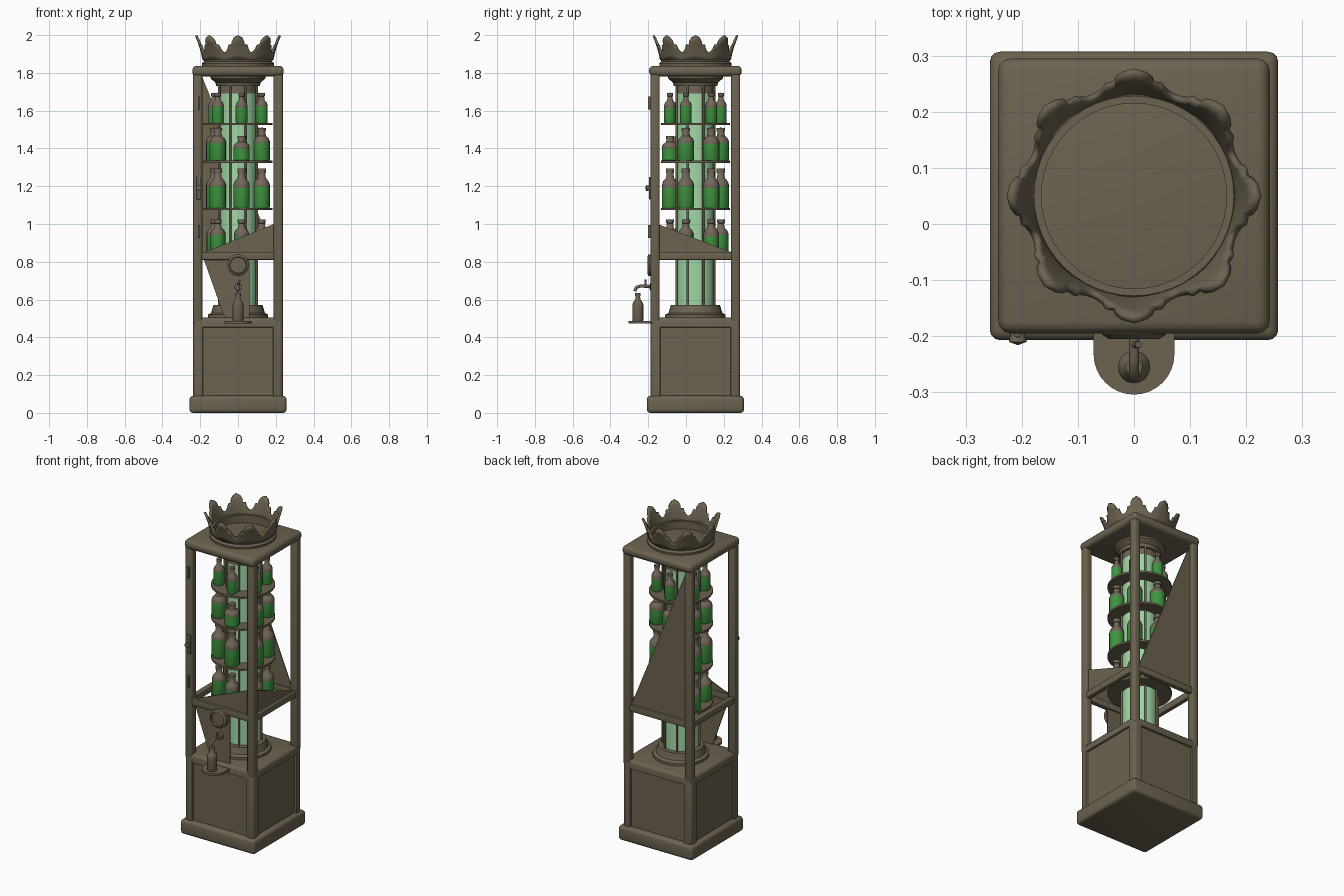
import bpy, bmesh, math
from mathutils import Matrix, Vector

if "Cube" in bpy.data.objects:
    bpy.data.objects.remove(bpy.data.objects["Cube"])

CY = 0.05      # cabinet centre in y
HALF = 0.237   # cabinet half width


def material(name, rgb):
    m = bpy.data.materials.new(name)
    m.use_nodes = True
    m.diffuse_color = (*rgb, 1)
    m.node_tree.nodes["Principled BSDF"].inputs["Base Color"].default_value = (*rgb, 1)
    return m


BROWN = material("olive brown", (0.15, 0.125, 0.08))
GLASS = material("bottle glass", (0.17, 0.135, 0.1))
GREEN = material("green liquid", (0.05, 0.3, 0.05))
PALE = material("pale green liquid", (0.36, 0.68, 0.38))


def finish(name, bm, mats=(BROWN,), smooth=True):
    bmesh.ops.recalc_face_normals(bm, faces=bm.faces)
    me = bpy.data.meshes.new(name)
    bm.to_mesh(me)
    bm.free()
    ob = bpy.data.objects.new(name, me)
    bpy.context.collection.objects.link(ob)
    for m in mats:
        me.materials.append(m)
    if smooth:
        bpy.ops.object.select_all(action='DESELECT')
        ob.select_set(True)
        bpy.context.view_layer.objects.active = ob
        bpy.ops.object.shade_smooth_by_angle(angle=math.radians(35))
    return ob


def box_bm(lo, hi, bevel=0.0, segments=3):
    bm = bmesh.new()
    lo, hi = Vector(lo), Vector(hi)
    bmesh.ops.create_cube(bm, size=1, matrix=Matrix.Translation((lo + hi) / 2) @ Matrix.Diagonal((*(hi - lo), 1)))
    if bevel:
        bmesh.ops.bevel(bm, geom=bm.edges[:], offset=bevel, segments=segments, profile=0.5, affect='EDGES')
    return bm


def box(name, lo, hi, bevel=0.0):
    return finish(name, box_bm(lo, hi, bevel))


def lathe(name, profile, at, mats=(BROWN,), rule=None, steps=32, axis='Z'):
    """Revolve (radius, height) points about an axis; rule(z) picks the colour."""
    bm = bmesh.new()
    vs = [bm.verts.new((r, 0, z)) for r, z in profile]
    es = [bm.edges.new(p) for p in zip(vs, vs[1:])]
    bmesh.ops.spin(bm, geom=vs + es, cent=(0, 0, 0), axis=(0, 0, 1), angle=math.tau, steps=steps)
    bmesh.ops.remove_doubles(bm, verts=bm.verts, dist=0.0001)
    if rule:
        for f in bm.faces:
            f.material_index = rule(f.calc_center_median().z)
    turn = Matrix.Rotation(math.pi / 2, 4, 'X') if axis == 'Y' else Matrix()
    bm.transform(Matrix.Translation(at) @ turn)
    return finish(name, bm, mats)


def sheet(name, points, thickness):
    """Flat pane extruded along its thickness vector."""
    bm = bmesh.new()
    f = bm.faces.new([bm.verts.new(p) for p in points])
    ext = bmesh.ops.extrude_face_region(bm, geom=[f])
    moved = [v for v in ext["geom"] if isinstance(v, bmesh.types.BMVert)]
    bmesh.ops.translate(bm, verts=moved, vec=thickness)
    if f.is_valid and len(bm.faces) == len(points) + 1:
        bm.faces.new(list(f.verts))
    return finish(name, bm, smooth=False)


def tube(name, points, radius):
    cu = bpy.data.curves.new(name, 'CURVE')
    cu.dimensions = '3D'
    cu.bevel_depth, cu.bevel_resolution, cu.use_fill_caps = radius, 3, True
    sp = cu.splines.new('POLY')
    sp.points.add(len(points) - 1)
    for p, co in zip(sp.points, points):
        p.co = (*co, 1)
    ob = bpy.data.objects.new(name, cu)
    bpy.context.collection.objects.link(ob)
    cu.materials.append(BROWN)


# Plinth and panelled lower cabinet
box("plinth", (-0.257, CY - 0.257, 0), (0.257, CY + 0.257, 0.09), 0.018)
bm = box_bm((-HALF, CY - HALF, 0.04), (HALF, CY + HALF, 0.505), 0.018)
sides = [f for f in bm.faces if f.calc_area() > 0.1 and abs(f.normal.z) < 0.1]
bmesh.ops.inset_individual(bm, faces=sides, thickness=0.045, depth=0)
bmesh.ops.inset_individual(bm, faces=sides, thickness=0.004, depth=-0.01)
finish("lower_cabinet", bm)

# Corner posts, middle rails and roof
for sx in (-1, 1):
    for sy in (-1, 1):
        x, y = sx * (HALF - 0.024), CY + sy * (HALF - 0.024)
        box("corner_post", (x - 0.024, y - 0.024, 0.47), (x + 0.024, y + 0.024, 1.81), 0.012)
for s in (-1, 1):
    e = s * (HALF - 0.02)
    box("side_rail", (e - 0.015, CY - 0.2, 0.81), (e + 0.015, CY + 0.2, 0.85), 0.004)
    box("cross_rail", (-0.2, CY + e - 0.015, 0.81), (0.2, CY + e + 0.015, 0.85), 0.004)
box("roof", (-0.242, CY - 0.245, 1.782), (0.242, CY + 0.245, 1.837), 0.022)

# Broken panes: front, left side, back and the tap panel
F, B = CY - HALF + 0.02, CY + HALF - 0.02
sheet("front_pane", [(-0.18, F, 0.85), (0.19, F, 0.85), (0.19, F, 1.0)], (0, 0.006, 0))
sheet("side_pane", [(0.217, -0.15, 0.85), (0.217, 0.24, 0.85), (0.217, -0.15, 1.0)], (-0.006, 0, 0))
sheet("back_pane", [(-0.19, B, 0.85), (0.19, B, 0.85), (-0.19, B, 1.78)], (0, -0.006, 0))
sheet("tap_panel", [(-0.18, F, 0.81), (-0.07, F, 0.5), (0.06, F, 0.5), (0.06, F, 0.81)], (0, 0.006, 0))

# Central column with feet, collar and rods
lathe("liquid_column", [(0, 0.55), (0.1, 0.55), (0.1, 1.69), (0.1, 1.76), (0, 1.76)], (0, CY, 0),
      (PALE, GLASS), lambda z: int(z > 1.7))
lathe("column_foot", [(0, 0.5), (0.16, 0.5), (0.16, 0.52), (0.142, 0.53), (0.13, 0.57), (0, 0.57)], (0, CY, 0))
lathe("column_collar", [(0, 1.73), (0.115, 1.73), (0.12, 1.75), (0.145, 1.77), (0.145, 1.79), (0, 1.79)], (0, CY, 0))
for i in range(8):
    a = math.tau * (i + 0.5) / 8
    x, y = 0.108 * math.cos(a), CY + 0.108 * math.sin(a)
    tube("column_rod", [(x, y, 0.56), (x, y, 1.75)], 0.006)


def bottle(name, x, y, z, r, h, fill=0.5, liquid=True):
    prof = [(0, 0), (0.93, 0), (1, 0.03), (1, fill), (1, 0.58), (0.85, 0.67), (0.5, 0.75), (0.4, 0.88),
            (0.52, 0.885), (0.52, 0.99), (0, 1)]
    mats = (GREEN, GLASS) if liquid else (BROWN, BROWN)
    lathe(name, [(a * r, b * h) for a, b in prof], (x, y, z), mats, lambda c: int(c > fill * h), 16)


# Ring shelves, each with six bottles: shelf height, bottle radius, bottle height
for z, r, h in ((0.845, 0.04, 0.18), (1.085, 0.043, 0.21), (1.335, 0.043, 0.175), (1.535, 0.031, 0.16)):
    lathe("ring_shelf", [(0.1, z - 0.012), (0.182, z - 0.012), (0.182, z), (0.1, z), (0.1, z - 0.012)], (0, CY, 0))
    for k in range(6):
        a = math.radians(-82 + 60 * k)
        short = 0.75 if (k == 0 and h == 0.175) else 1
        bottle("shelf_bottle", 0.136 * math.cos(a), CY + 0.136 * math.sin(a), z, r, h * short, 0.5 + 0.04 * (k % 2))

# Crown: moulded band and eight lobed points
lathe("crown_band", [(0.165, 1.83), (0.19, 1.83), (0.192, 1.85), (0.18, 1.86), (0.186, 1.875), (0.178, 1.885),
                     (0.165, 1.885), (0.165, 1.83)], (0, CY, 0), steps=48)
lobe = [(0, 2.0), (0.13, 1.988), (0.2, 1.97), (0.22, 1.95), (0.32, 1.95), (0.36, 1.93), (0.43, 1.915)]
outline = [(-t, z) for t, z in reversed(lobe[1:])] + lobe + [(0.5, 1.91)]
bm = bmesh.new()
loops = []
for i in range(8):
    for t, top in outline:
        a = math.tau * (i + t) / 8
        column = []
        for k in range(5):
            z = 1.87 + (top - 1.87) * k / 4
            u = (z - 1.87) / 0.13
            r = 0.176 + 0.022 * u + 0.018 * u * u
            column.append(bm.verts.new((r * math.cos(a), CY + r * math.sin(a), z)))
        loops.append(column)
for a, b in zip(loops, loops[1:] + loops[:1]):
    for k in range(4):
        bm.faces.new((a[k], b[k], b[k + 1], a[k + 1]))
crown = finish("crown_points", bm)
mod = crown.modifiers.new("thickness", 'SOLIDIFY')
mod.thickness, mod.offset = 0.012, -1

# Dial, spout, tray and waiting bottle on the front
lathe("dial", [(0, 0), (0.057, 0), (0.057, 0.022), (0.045, 0.03), (0.042, 0.02), (0, 0.02)], (0, -0.175, 0.782), axis='Y')
lathe("spout_plate", [(0, 0), (0.02, 0), (0.02, 0.02), (0, 0.025)], (0, -0.17, 0.668), steps=16, axis='Y')
tube("spout", [(0, -0.17, 0.668), (0, -0.24, 0.672), (0, -0.262, 0.665), (0, -0.272, 0.645)], 0.009)
tube("spout_lever", [(0, -0.215, 0.67), (0.008, -0.215, 0.705)], 0.006)
arc = [(0.072 * math.cos(a), -0.232 - 0.072 * math.sin(a), 0.472) for a in (math.pi * i / 16 for i in range(17))]
sheet("bottle_tray", [(0.072, -0.17, 0.472)] + arc + [(-0.072, -0.17, 0.472)], (0, 0, 0.014))
bottle("tray_bottle", 0, -0.255, 0.486, 0.029, 0.15, liquid=False)

# Door latch and hinges on the front post
box("latch_plate", (-0.219, -0.195, 1.13), (-0.195, -0.182, 1.25), 0.003)
lathe("latch_knob", [(0, 0), (0.012, 0), (0.016, 0.02), (0, 0.026)], (-0.207, -0.19, 1.19), steps=16, axis='Y')
for z in (0.96, 1.64):
    box("door_hinge", (-0.213, -0.202, z - 0.035), (-0.201, -0.18, z + 0.035), 0.003)
